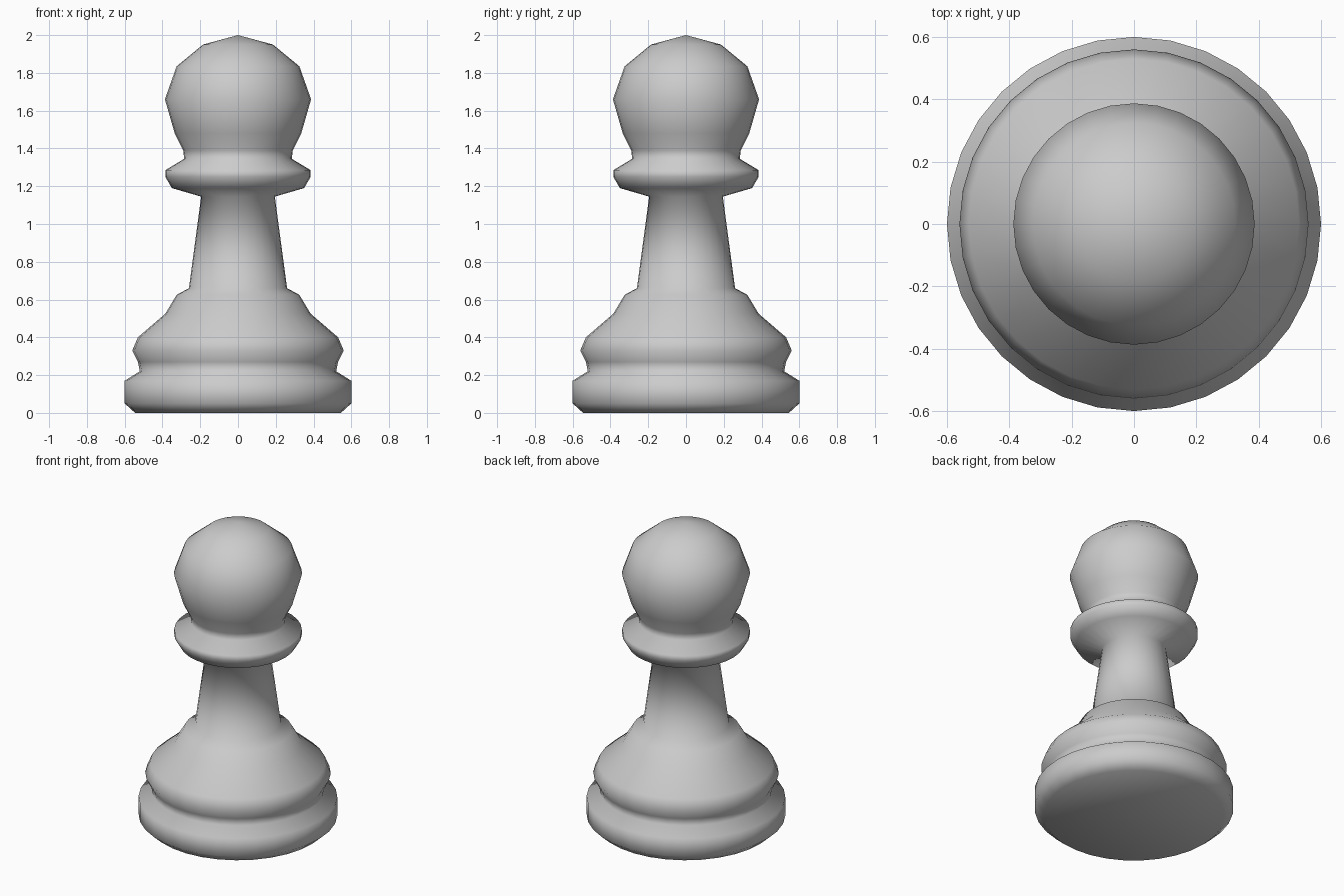
import bpy, bmesh
from math import tau

if "Cube" in bpy.data.objects:
    bpy.data.objects.remove(bpy.data.objects["Cube"])

SIDES = 32

# Half-profile as (radius, height), from the underside to the crown
base = [(0, 0), (0.545, 0), (0.6, 0.05), (0.6, 0.17), (0.52, 0.22), (0.53, 0.27)]
foot = [(0.56, 0.33), (0.53, 0.40), (0.385, 0.525), (0.325, 0.625)]
stem = [(0.26, 0.66), (0.195, 1.145)]
collar = [(0.35, 1.19), (0.385, 1.25), (0.385, 1.285), (0.285, 1.345)]
head = [(0.29, 1.39), (0.335, 1.48), (0.387, 1.66), (0.325, 1.835), (0.185, 1.95), (0, 2)]
profile = base + foot + stem + collar + head

# Lathe the profile around z
bm = bmesh.new()
verts = [bm.verts.new((r, 0, z)) for r, z in profile]
edges = [bm.edges.new(pair) for pair in zip(verts, verts[1:])]
bmesh.ops.spin(bm, geom=verts + edges, cent=(0, 0, 0), axis=(0, 0, 1),
               angle=tau, steps=SIDES)
bmesh.ops.remove_doubles(bm, verts=bm.verts, dist=1e-4)
bmesh.ops.recalc_face_normals(bm, faces=bm.faces)
for f in bm.faces:
    f.smooth = True

mesh = bpy.data.meshes.new("chess_pawn")
bm.to_mesh(mesh)
bm.free()
bpy.context.collection.objects.link(bpy.data.objects.new("chess_pawn", mesh))
